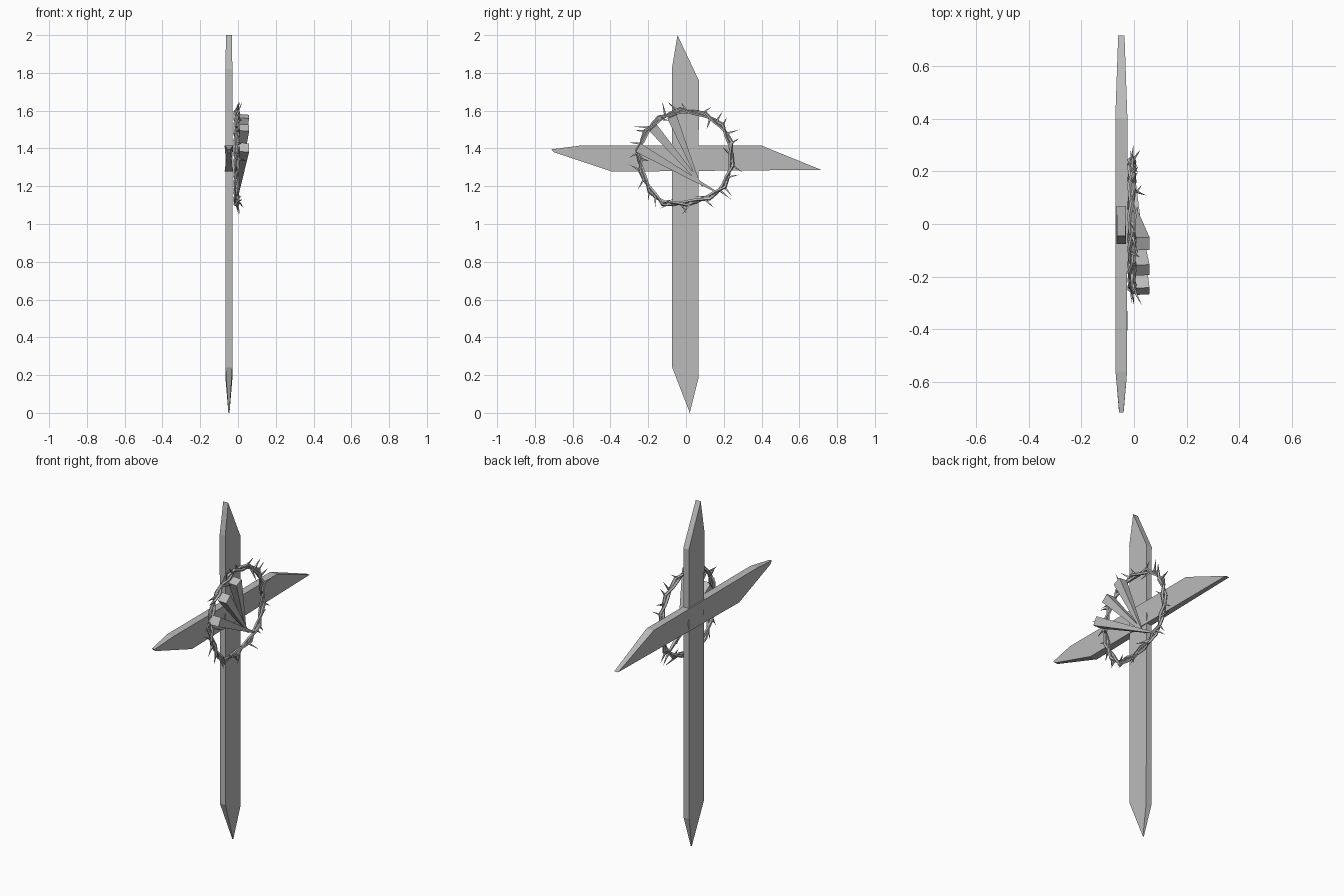
import bpy, bmesh, math, random
from mathutils import Vector

cube = bpy.data.objects.get("Cube")
if cube:
    bpy.data.objects.remove(cube, do_unlink=True)
random.seed(4)

grey = bpy.data.materials.new("plain grey")
grey.use_nodes = True
colour = (0.5, 0.5, 0.5, 1)
grey.diffuse_color = colour
grey.node_tree.nodes["Principled BSDF"].inputs["Base Color"].default_value = colour


def finish(bm, name):
    bmesh.ops.recalc_face_normals(bm, faces=bm.faces)
    mesh = bpy.data.meshes.new(name)
    bm.to_mesh(mesh)
    bm.free()
    mesh.materials.append(grey)
    obj = bpy.data.objects.new(name, mesh)
    bpy.context.collection.objects.link(obj)
    return obj


def beam(name, x, outline):
    """Plank from a side outline of (y, z, half thickness)."""
    bm = bmesh.new()
    sides = [[bm.verts.new((x + s * t, y, z)) for y, z, t in outline] for s in (-1, 1)]
    for side in sides:
        bm.faces.new(side)
    n = len(outline)
    for i in range(n):
        j = (i + 1) % n
        bm.faces.new((sides[0][i], sides[0][j], sides[1][j], sides[1][i]))
    return finish(bm, name)


def spike(bm, base, tip, radius, sides):
    """Pointed cone between two points."""
    d = tip - base
    u = d.orthogonal().normalized()
    v = d.normalized().cross(u)
    ring = [bm.verts.new(base + radius * (u * math.cos(a) + v * math.sin(a)))
            for a in (math.tau * k / sides for k in range(sides))]
    top = bm.verts.new(tip)
    bm.faces.new(ring)
    for k in range(sides):
        bm.faces.new((ring[k], ring[(k + 1) % sides], top))


# Cross planks with crooked sharpened ends
beam("upright_plank", -0.048, [
    (-0.073, 0.24, 0.018), (0.02, 0.0, 0.003), (0.065, 0.18, 0.018),
    (0.068, 1.76, 0.018), (-0.045, 2.0, 0.016), (-0.075, 1.82, 0.018)])
beam("cross_plank", -0.048, [
    (-0.715, 1.395, 0.008), (-0.56, 1.415, 0.022), (0.40, 1.415, 0.023),
    (0.715, 1.287, 0.012), (-0.39, 1.277, 0.023), (-0.70, 1.38, 0.01)])

# Three square nails: thick end (y, z) then point
nails = [((-0.255, 1.405), (0.16, 1.17)),
         ((-0.175, 1.51), (0.09, 1.20)),
         ((-0.075, 1.57), (0.065, 1.23))]
for number, (head, tip) in enumerate(nails, 1):
    bm = bmesh.new()
    a, b = Vector((0.033, *head)), Vector((0.002, *tip))
    across = Vector((0, b.z - a.z, a.y - b.y)).normalized()
    out = across.cross(b - a).normalized()
    ends = []
    for centre, w in ((a, 0.026), (b, 0.004)):
        ends.append([bm.verts.new(centre + w * (across * p + out * q))
                     for p, q in ((-1, -1), (1, -1), (1, 1), (-1, 1))])
        bm.faces.new(ends[-1])
    for i in range(4):
        j = (i + 1) % 4
        bm.faces.new((ends[0][i], ends[0][j], ends[1][j], ends[1][i]))
    finish(bm, f"nail_{number}")

# Crown path, slightly lopsided (y, z)
path = [Vector((-0.008, y, z)) for y, z in (
    (-0.25, 1.39), (-0.21, 1.49), (-0.14, 1.56), (-0.03, 1.60), (0.10, 1.58),
    (0.19, 1.52), (0.235, 1.43), (0.24, 1.31), (0.20, 1.20), (0.12, 1.14),
    (0.0, 1.11), (-0.12, 1.11), (-0.19, 1.18), (-0.235, 1.28))]
middle = Vector((-0.008, 0, 1.35))


def along(t):
    i = int(t) % len(path)
    return path[i].lerp(path[(i + 1) % len(path)], t % 1)


# Two low-sided strands wound around each other
steps, sides = 28, 5
for strand in range(2):
    bm = bmesh.new()
    rings = []
    for s in range(steps):
        p = along(s * len(path) / steps)
        radial = (p - middle).normalized()
        turn = strand * math.pi + math.tau * 7 * s / steps + 0.5
        p = p + 0.010 * (radial * math.cos(turn) + Vector((math.sin(turn), 0, 0)))
        rings.append([bm.verts.new(p + 0.009 * (radial * math.cos(a) + Vector((math.sin(a), 0, 0))))
                      for a in (math.tau * k / sides for k in range(sides))])
    for s in range(steps):
        r, q = rings[s], rings[(s + 1) % steps]
        for k in range(sides):
            m = (k + 1) % sides
            bm.faces.new((r[k], r[m], q[m], q[k]))
    finish(bm, f"crown_strand_{strand + 1}")

# Thorns leaning along and out of the crown
bm = bmesh.new()
count = 30
for i in range(count):
    t = (i + random.uniform(-0.3, 0.3)) * len(path) / count % len(path)
    p = along(t)
    radial = (p - middle).normalized()
    tangent = radial.cross(Vector((1, 0, 0)))
    inward = -0.6 if i % 5 == 4 else 1
    lean = radial * inward + tangent * random.uniform(-1, 1)
    lean.x = random.uniform(-0.15, 0.6)
    spike(bm, p, p + lean.normalized() * random.uniform(0.06, 0.09), 0.009, 4)
finish(bm, "crown_thorns")
